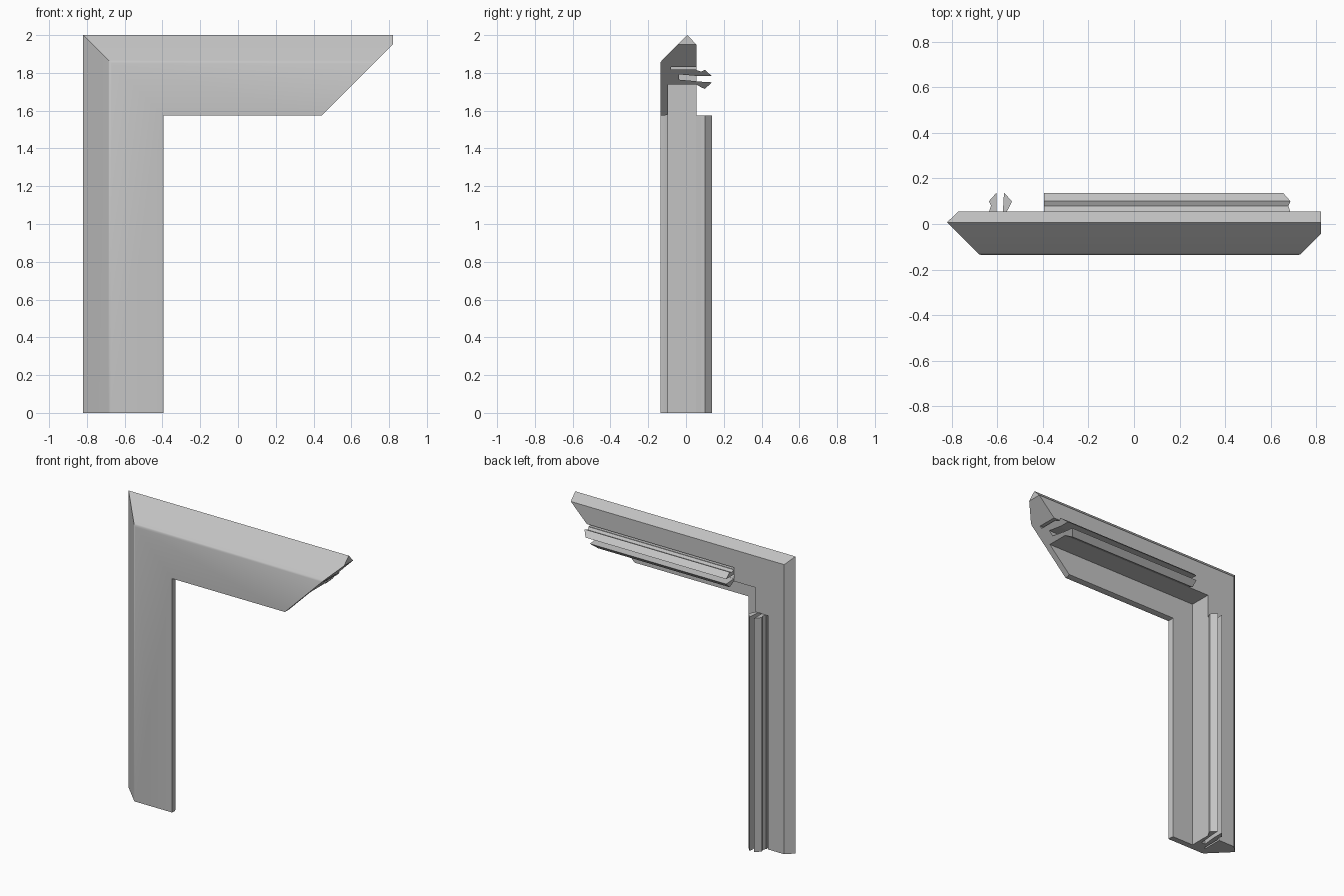
import bpy, bmesh, math

cube = bpy.data.objects.get("Cube")
if cube:
    bpy.data.objects.remove(cube, do_unlink=True)

LEFT, TOP, END = -0.82, 2.0, 0.82
TRIM = 0.05          # depth where the mitred end becomes a square tip
INNER = 0.425        # width of each member

mat = bpy.data.materials.new("light_grey")
mat.use_nodes = True
grey = (0.55, 0.55, 0.55, 1)
mat.diffuse_color = grey
mat.node_tree.nodes["Principled BSDF"].inputs["Base Color"].default_value = grey


def finish(bm, name):
    bmesh.ops.recalc_face_normals(bm, faces=bm.faces)
    me = bpy.data.meshes.new(name)
    bm.to_mesh(me)
    bm.free()
    me.materials.append(mat)
    ob = bpy.data.objects.new(name, me)
    bpy.context.collection.objects.link(ob)
    return ob


# Sections are (depth inward from the outer edge, y); these place them along the frame
def post_at(z):
    return lambda d, y: (LEFT + d, y, z)


def corner(d, y):
    return (LEFT + d, y, TOP - d)


def beam_at(x):
    return lambda d, y: (x, y, TOP - d)


def mitre(d, y):
    return (END - max(0, d - TRIM), y, TOP - d)


def sweep(name, section, stations, split_end=False):
    bm = bmesh.new()
    rings = [[bm.verts.new(s(*p)) for p in section] for s in stations]
    n = len(section)
    for a, b in zip(rings, rings[1:]):
        for i in range(n):
            j = (i + 1) % n
            bm.faces.new((a[i], a[j], b[j], b[i]))
    bm.faces.new(rings[0])
    last = rings[-1]
    if split_end:                       # square tip plus slanted cut
        bm.faces.new((last[0], last[1], last[-1]))
        bm.faces.new(last[1:])
    else:
        bm.faces.new(last)
    return finish(bm, name)


# Mitred corner frame with a sloped outer edge and a thin front lip
body_section = [(0, 0.007), (TRIM, -0.043), (0.134, -0.127), (0.141, -0.133), (0.15, -0.136),
                (INNER, -0.136), (INNER, -0.112), (0.42, -0.095),
                (0.262, -0.095), (0.262, 0.055), (TRIM, 0.055)]
frame = sweep("corner_frame", body_section, [post_at(0), corner, mitre], True)

# Slots beside the clips, open at the member ends
INNER_X, INNER_Z = LEFT + INNER, TOP - INNER
slots = [[(0.17, -0.08), (0.182, -0.08), (0.182, 0.1), (0.17, 0.1)],
         [(0.208, -0.036), (0.236, -0.036), (0.248, 0.1), (0.22, 0.1)]]
cutters = []
for s in slots:
    for stations in ([post_at(-0.1), post_at(INNER_Z)], [beam_at(INNER_X), beam_at(1)]):
        cutter = sweep("slot_cutter", s, stations)
        cutter.hide_render = True
        cutters.append(cutter)
        mod = frame.modifiers.new("slot", "BOOLEAN")
        mod.operation, mod.solver, mod.object = "DIFFERENCE", "EXACT", cutter
bpy.context.view_layer.update()
cut_mesh = bpy.data.meshes.new_from_object(
    frame.evaluated_get(bpy.context.evaluated_depsgraph_get()))
frame.modifiers.clear()
frame.data = cut_mesh
for cutter in cutters:
    bpy.data.objects.remove(cutter, do_unlink=True)

# Barbed snap clips behind each member
clips = {"outer": [(0.184, 0.052), (0.193, 0.08), (0.184, 0.1), (0.217, 0.137), (0.217, 0.052)],
         "inner": [(0.261, 0.052), (0.276, 0.08), (0.285, 0.1), (0.25, 0.137), (0.245, 0.052)]}
for side, s in clips.items():
    sweep("post_clip_" + side, s, [post_at(0), post_at(INNER_Z)])
    sweep("beam_clip_" + side, s, [beam_at(INNER_X), mitre])

# Soften only the rounded front bend
bpy.ops.object.select_all(action="DESELECT")
frame.select_set(True)
bpy.context.view_layer.objects.active = frame
bpy.ops.object.shade_smooth_by_angle(angle=math.radians(28))
